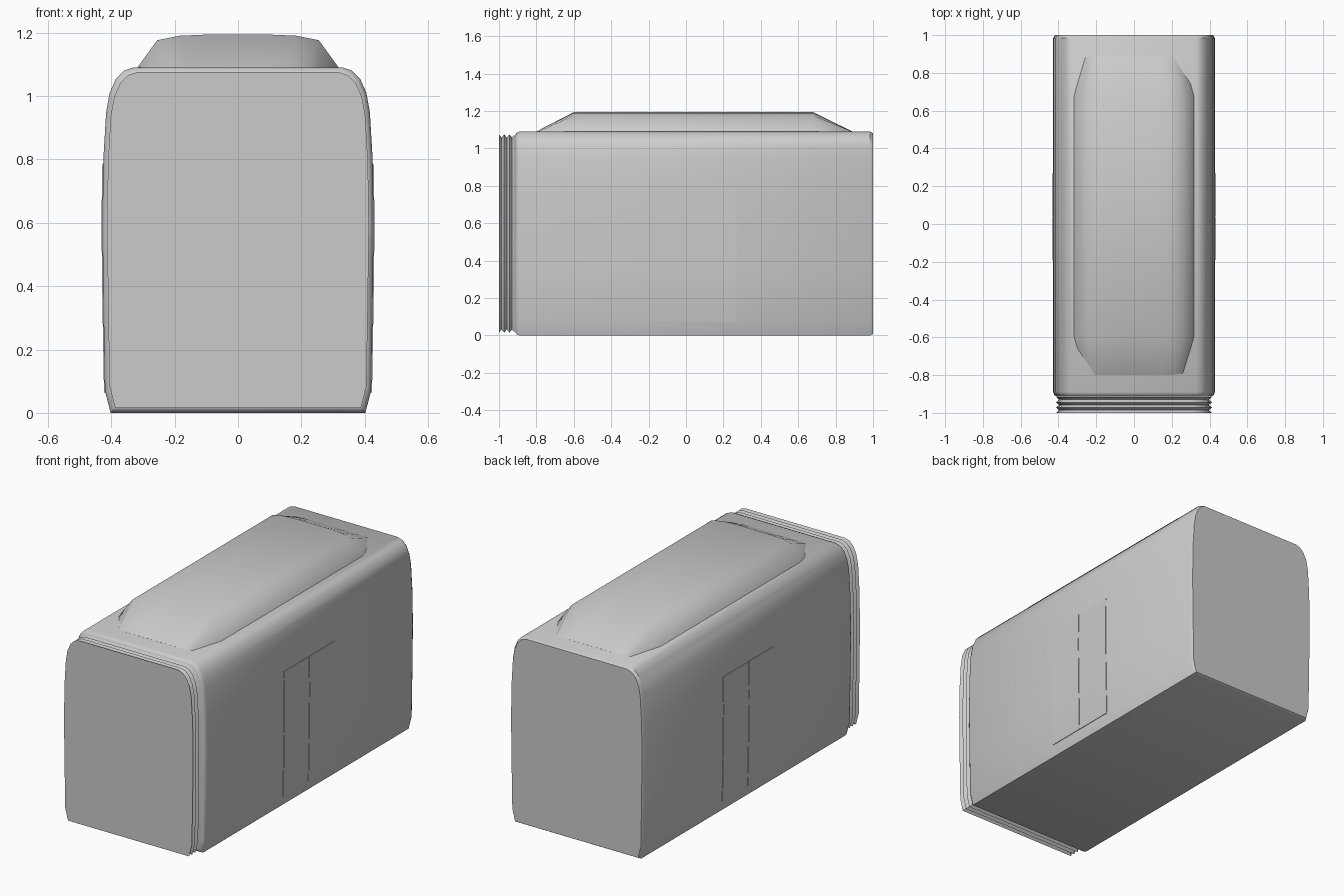
import bpy, bmesh, math

if "Cube" in bpy.data.objects:
    bpy.data.objects.remove(bpy.data.objects["Cube"])

GREY = (0.6, 0.6, 0.6, 1)
paint = bpy.data.materials.new("plain grey")
paint.use_nodes = True
paint.diffuse_color = GREY
paint.node_tree.nodes["Principled BSDF"].inputs["Base Color"].default_value = GREY

# Half cross-section of the coach shell, from sill to roof edge (x, z)
SHELL = [(0.402, 0), (0.42, 0.07), (0.425, 0.35), (0.428, 0.6), (0.425, 0.8),
         (0.416, 0.95), (0.405, 1.01), (0.385, 1.055), (0.36, 1.08), (0.33, 1.09)]
MID_Z = 0.545


def loft(name, sections, closed=True, angle=35):
    """Skin a list of equal-length point loops; closed loops get end caps."""
    bm = bmesh.new()
    rings = [[bm.verts.new(p) for p in s] for s in sections]
    count = len(rings[0])
    for a, b in zip(rings, rings[1:]):
        for i in range(count if closed else count - 1):
            j = (i + 1) % count
            bm.faces.new((a[i], a[j], b[j], b[i]))
    if closed:
        bm.faces.new(rings[0])
        bm.faces.new(rings[-1])
    bmesh.ops.recalc_face_normals(bm, faces=bm.faces)
    mesh = bpy.data.meshes.new(name)
    bm.to_mesh(mesh)
    bm.free()
    mesh.materials.append(paint)
    obj = bpy.data.objects.new(name, mesh)
    bpy.context.collection.objects.link(obj)
    bpy.ops.object.select_all(action="DESELECT")
    obj.select_set(True)
    bpy.context.view_layer.objects.active = obj
    bpy.ops.object.shade_smooth_by_angle(angle=math.radians(angle))
    return obj


def shell_ring(y, inset):
    """Full shell cross-section at y, shrunk by inset on every side."""
    sx, sz = 1 - inset / 0.428, 1 - inset / MID_Z
    half = [(x * sx, MID_Z + (z - MID_Z) * sz) for x, z in SHELL]
    return [(x, y, z) for x, z in half] + [(-x, y, z) for x, z in reversed(half)]


# Main body with slightly rounded ends
loft("body", [shell_ring(y, d) for y, d in
              [(-0.912, 0.016), (-0.905, 0.006), (-0.89, 0), (0.985, 0), (1, 0.009)]])

# Folded gangway bellows at the front
folds = [shell_ring(-1 + 0.014 * i, 0.032 if i % 2 else 0.015) for i in range(7)]
loft("gangway_bellows", [shell_ring(-1, 0.024)] + folds, angle=20)

# Roof unit: flat-bottomed pod with sloping ends
ARCH = [(0.32, 1.08), (0.316, 1.092), (0.255, 1.176), (0.185, 1.19), (0.09, 1.194)]


def pod_ring(y, width, height):
    half = [(x * width, 1.085 + (z - 1.085) * height) for x, z in ARCH]
    return [(x, y, z) for x, z in half] + [(-x, y, z) for x, z in reversed(half)]


loft("roof_unit", [pod_ring(-0.8, 0.82, 0.05), pod_ring(-0.6, 1, 1),
                   pod_ring(0.68, 1, 1), pod_ring(0.89, 0.82, 0.05)])


# Double doors: thin leaves following the curve of each side
def side_x(z):
    for (x0, z0), (x1, z1) in zip(SHELL, SHELL[1:]):
        if z0 <= z <= z1:
            return x0 + (x1 - x0) * (z - z0) / (z1 - z0)


heights = [0.062, 0.07, 0.35, 0.6, 0.785]
for side, label in ((1, "left"), (-1, "right")):
    for y0, y1, leaf in ((-0.19, 0.037, "front"), (0.041, 0.27, "rear")):
        rings = []
        for z in heights:
            inner, outer = side * (side_x(z) - 0.002), side * (side_x(z) + 0.003)
            rings.append([(inner, y0, z), (outer, y0, z), (outer, y1, z), (inner, y1, z)])
        loft(f"{label}_{leaf}_door_leaf", rings)
